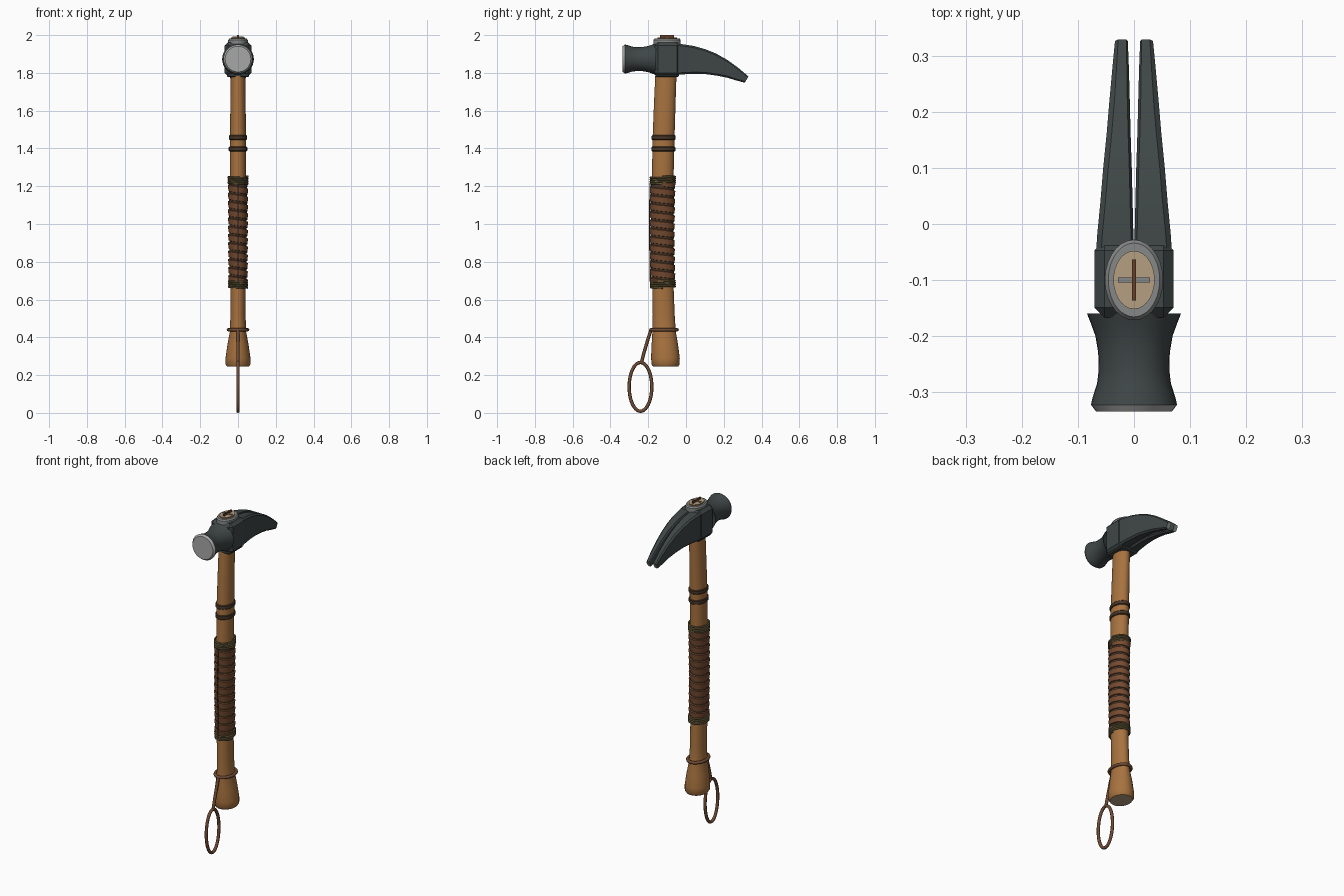
import bpy, bmesh, math
from mathutils import Vector

cube = bpy.data.objects.get("Cube")
if cube:
    bpy.data.objects.remove(cube, do_unlink=True)


def material(name, r, g, b):
    m = bpy.data.materials.new(name)
    m.use_nodes = True
    m.diffuse_color = (r, g, b, 1)
    m.node_tree.nodes["Principled BSDF"].inputs["Base Color"].default_value = (r, g, b, 1)
    return m


dark_steel = material("dark steel", .05, .062, .062)
bright_steel = material("polished steel", .38, .39, .38)
worn_steel = material("worn steel", .24, .25, .25)
wood = material("handle wood", .39, .17, .05)
end_grain = material("end grain", .46, .35, .22)
leather = material("leather", .18, .07, .03)
dark_leather = material("dark leather", .065, .038, .02)
olive = material("olive twine", .13, .1, .04)
cord = material("brown cord", .16, .07, .035)
wedge_brown = material("wedge wood", .14, .05, .02)


def finish(name, bm, mats, angle=35, rule=None):
    bmesh.ops.recalc_face_normals(bm, faces=bm.faces)
    if rule:
        for f in bm.faces:
            f.material_index = rule(f)
    me = bpy.data.meshes.new(name)
    bm.to_mesh(me)
    bm.free()
    ob = bpy.data.objects.new(name, me)
    bpy.context.collection.objects.link(ob)
    for m in mats:
        me.materials.append(m)
    bpy.ops.object.select_all(action='DESELECT')
    ob.select_set(True)
    bpy.context.view_layer.objects.active = ob
    if angle:
        bpy.ops.object.shade_smooth_by_angle(angle=math.radians(angle))
    return ob


def loft(name, rings, mats, angle=35, rule=None):
    """Skin a run of equal-sized rings and cap both ends."""
    bm = bmesh.new()
    vs = [[bm.verts.new(p) for p in ring] for ring in rings]
    n = len(vs[0])
    for a, b in zip(vs, vs[1:]):
        for i in range(n):
            j = (i + 1) % n
            bm.faces.new((a[i], a[j], b[j], b[i]))
    bm.faces.new(vs[0])
    bm.faces.new(vs[-1])
    return finish(name, bm, mats, angle, rule)


def oval(z, rx, ry, cy, n=28):
    return [(rx * math.cos(t), cy + ry * math.sin(t), z)
            for t in (2 * math.pi * i / n for i in range(n))]


def box(name, size, centre, mat, bevel=0):
    bm = bmesh.new()
    bmesh.ops.create_cube(bm, size=1)
    for v in bm.verts:
        v.co = Vector(centre) + Vector(a * b for a, b in zip(v.co, size))
    if bevel:
        bmesh.ops.bevel(bm, geom=bm.edges[:], offset=bevel, segments=1, affect='EDGES')
    return finish(name, bm, [mat], 0)


def tube(name, pts, radius, mat, closed=False):
    cu = bpy.data.curves.new(name, 'CURVE')
    cu.dimensions = '3D'
    cu.bevel_depth = radius
    cu.bevel_resolution = 2
    cu.use_fill_caps = True
    sp = cu.splines.new('POLY')
    sp.points.add(len(pts) - 1)
    for p, co in zip(sp.points, pts):
        p.co = (*co, 1)
    sp.use_cyclic_u = closed
    cu.materials.append(mat)
    ob = bpy.data.objects.new(name, cu)
    bpy.context.collection.objects.link(ob)
    return ob


# Handle stations: height, half width, half depth, centre y
GRIP = [(.245, .058, .066, -.108), (.257, .066, .074, -.108), (.29, .066, .076, -.109),
        (.36, .056, .07, -.112), (.43, .043, .062, -.116), (.52, .04, .058, -.118),
        (.7, .041, .056, -.123), (.95, .042, .056, -.127), (1.2, .043, .057, -.124),
        (1.45, .043, .058, -.119), (1.65, .04, .057, -.112), (1.8, .038, .056, -.106),
        (1.94, .037, .052, -.1), (1.988, .037, .052, -.1)]


def station(z):
    for a, b in zip(GRIP, GRIP[1:]):
        if z <= b[0]:
            t = (z - a[0]) / (b[0] - a[0])
            return [p + (q - p) * t for p, q in zip(a[1:], b[1:])]
    return GRIP[-1][1:]


def on_grip(t, z, out):
    rx, ry, cy = station(z)
    return Vector(((rx + out) * math.cos(t), cy + (ry + out) * math.sin(t), z))


def collar(name, z0, z1, out, mat):
    c = min(.004, (z1 - z0) / 4)
    rows = [(z0, out - c), (z0 + c, out), (z1 - c, out), (z1, out - c)]
    return loft(name, [[on_grip(math.tau * i / 28, z, o) for i in range(28)]
                       for z, o in rows], [mat])


def coil(z0, z1, turns, steps=28):
    """Angle and height along a winding that falls from z1 to z0."""
    n = int(turns * steps)
    return [(math.tau * i / steps, z1 + (z0 - z1) * i / n) for i in range(n + 1)]


loft("handle", [oval(*s) for s in GRIP], [wood, end_grain], 40,
     lambda f: int(abs(f.normal.z) > .95))

# Leather grip: sleeve, spiral strip, front seam and twine whippings
loft("grip_sleeve", [[on_grip(math.tau * i / 28, .68 + .055 * k, .004) for i in range(28)]
                     for k in range(11)], [dark_leather])
loft("grip_wrap", [[on_grip(t, z + h, o) for h, o in
                    ((-.018, .002), (-.016, .008), (.014, .011), (.018, .002))]
                   for t, z in coil(.69, 1.215, 12)], [leather], 30)
tube("grip_seam", [on_grip(-math.pi / 2, .67 + .055 * k, .01) for k in range(11)], .003, dark_leather)
for name, low, high in (("lower_whipping", .662, .702), ("upper_whipping", 1.213, 1.253)):
    tube(name, [on_grip(t, z, .008) for t, z in coil(low, high, 4)], .005, olive)

# Bands above the grip
collar("lower_band", 1.384, 1.409, .006, dark_leather)
collar("upper_band", 1.445, 1.47, .006, dark_leather)

# Wrist cord: ring round the handle, strand and hanging loop
tube("cord_ring", [on_grip(math.tau * i / 32, .44, .008) for i in range(32)], .009, cord, True)
tube("cord_strand", [(0, -.185, .44), (0, -.2, .395), (0, -.222, .32), (0, -.237, .262)], .009, cord)
tube("cord_loop", [(0, -.241 + .06 * math.cos(math.tau * i / 40),
                    .138 + .129 * math.sin(math.tau * i / 40)) for i in range(40)],
     .009, cord, True)

# Head: cheek block, neck with striking face
HEAD_Z = 1.873
box("cheek_block", (.142, .138, .18), (0, -.098, 1.872), dark_steel, .018)
box("lower_socket", (.118, .125, .02), (0, -.1, 1.789), dark_steel, .005)


def disc(y, r, n=32):
    return [(r * math.cos(math.tau * i / n), y, HEAD_Z + r * math.sin(math.tau * i / n))
            for i in range(n)]


loft("striking_neck", [disc(*s) for s in (
    (-.335, .068), (-.323, .077), (-.31, .074), (-.285, .066), (-.26, .063), (-.23, .064),
    (-.2, .069), (-.178, .077), (-.16, .084), (-.172, .06))],
    [dark_steel, bright_steel], 40,
    lambda f: int(f.calc_center_median().y < -.324))

# Claw: y, top z, bottom z, inner x, outer x
CLAW = [(-.06, 1.955, 1.79, 0, .068), (-.022, 1.952, 1.792, .001, .066),
        (.04, 1.943, 1.795, .0025, .06), (.1, 1.926, 1.794, .004, .055),
        (.16, 1.902, 1.786, .006, .049), (.22, 1.868, 1.774, .0075, .044),
        (.275, 1.828, 1.758, .009, .039), (.33, 1.782, 1.748, .011, .034)]


def prong_section(side, y, top, low, inner, outer):
    c = min(.009, (outer - inner) * .25)
    tip = -.018 * max(0, (y - .27) / .06)
    outline = [(inner, low + c), (inner + c, low), (outer - c, low), (outer, low + c),
               (outer, top - c), (outer - c, top), (inner + c / 2, top), (inner, top - c)]
    return [(side * x, y + tip * (top - z) / (top - low), z) for x, z in outline]


for side, label in ((1, "left"), (-1, "right")):
    loft(label + "_claw", [prong_section(side, *s) for s in CLAW], [dark_steel, worn_steel], 25,
         lambda f: int(f.normal.y > .8 and f.calc_center_median().y > .31))

# Eye: steel collar, wooden wedge and steel cross pin
loft("eye_collar", [oval(z, rx, ry, -.1) for z, rx, ry in
                    ((1.95, .052, .072), (1.974, .052, .072), (1.982, .046, .066))],
     [worn_steel])
box("eye_wedge", (.008, .074, .03), (0, -.1, 1.985), wedge_brown)
box("cross_pin", (.058, .009, .02), (0, -.1, 1.983), worn_steel)
